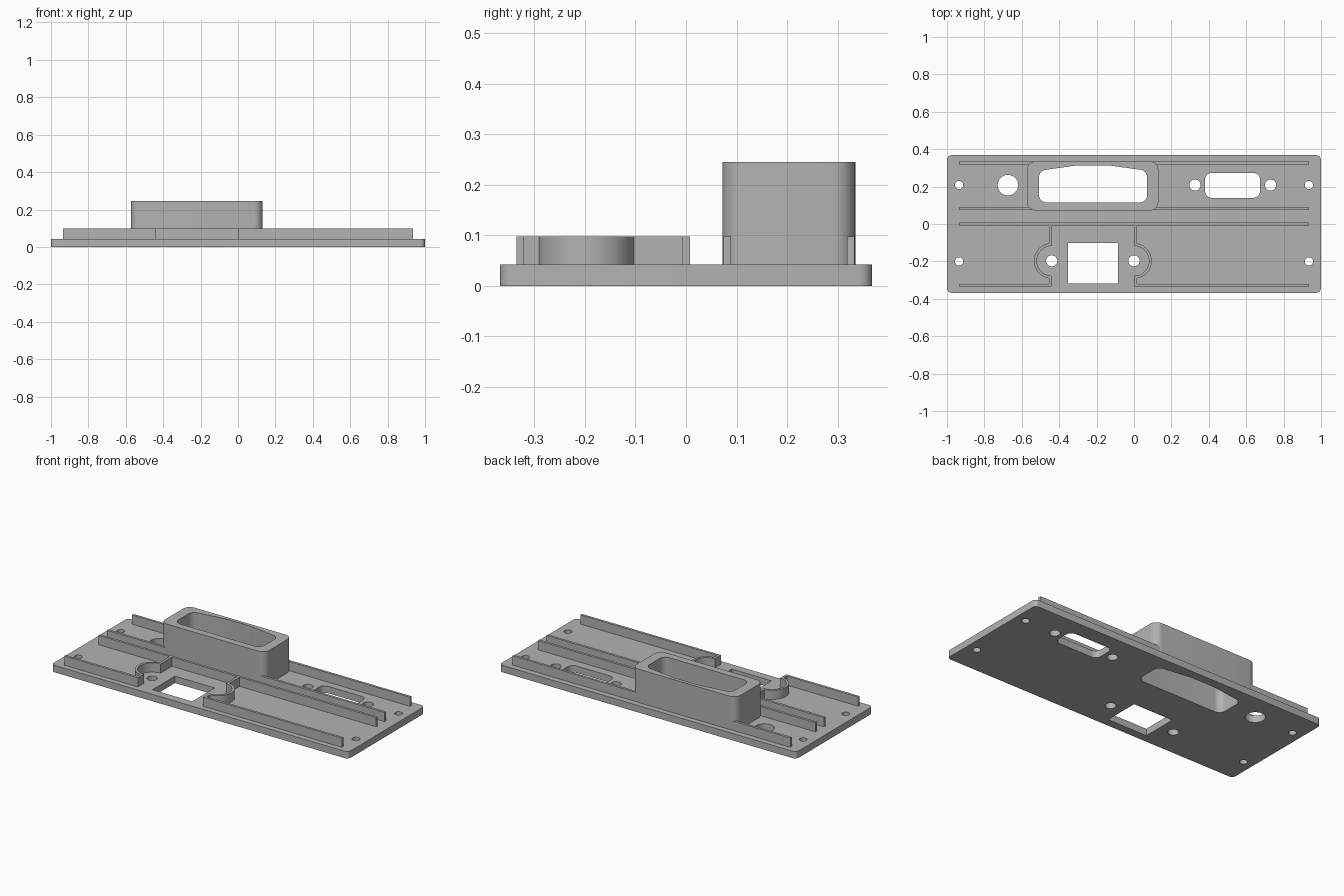
import bpy, bmesh
from math import sin, cos, pi, asin, radians
from mathutils import Vector

cube = bpy.data.objects.get("Cube")
if cube:
    bpy.data.objects.remove(cube, do_unlink=True)

grey = bpy.data.materials.new("plain grey")
grey.use_nodes = True
colour = (0.45, 0.45, 0.45, 1)
grey.diffuse_color = colour
grey.node_tree.nodes["Principled BSDF"].inputs["Base Color"].default_value = colour


def circle(x, y, r, n=32):
    return [(x + r * cos(2 * pi * i / n), y + r * sin(2 * pi * i / n)) for i in range(n)]


def rect(x0, x1, y0, y1):
    return [(x0, y0), (x1, y0), (x1, y1), (x0, y1)]


def fillet(points, r, n=8):
    """Round every corner of a counter-clockwise convex outline."""
    out = []
    for i, p in enumerate(points):
        p = Vector(p)
        a = (Vector(points[i - 1]) - p).normalized()
        b = (Vector(points[(i + 1) % len(points)]) - p).normalized()
        half = a.angle(b) / 2
        centre = p + (a + b).normalized() * (r / sin(half))
        start = p + a * (r / abs(sin(half) / cos(half))) - centre
        sweep = pi - 2 * half
        for k in range(n + 1):
            t = sweep * k / n
            out.append((centre.x + start.x * cos(t) - start.y * sin(t),
                        centre.y + start.x * sin(t) + start.y * cos(t)))
    return out


def extrude(name, outlines, z0, z1):
    """Solid from an outer outline and any hole outlines."""
    curve = bpy.data.curves.new(name, "CURVE")
    curve.dimensions = "2D"
    curve.fill_mode = "BOTH"
    curve.extrude = (z1 - z0) / 2
    for pts in outlines:
        spline = curve.splines.new("POLY")
        spline.points.add(len(pts) - 1)
        for sp, (x, y) in zip(spline.points, pts):
            sp.co = (x, y, 0, 1)
        spline.use_cyclic_u = True
    temp = bpy.data.objects.new(name + "_outline", curve)
    bpy.context.collection.objects.link(temp)
    bpy.context.view_layer.update()
    mesh = bpy.data.meshes.new_from_object(
        temp.evaluated_get(bpy.context.evaluated_depsgraph_get()))
    bpy.data.objects.remove(temp, do_unlink=True)

    bm = bmesh.new()
    bm.from_mesh(mesh)
    bmesh.ops.remove_doubles(bm, verts=bm.verts, dist=1e-5)
    bmesh.ops.recalc_face_normals(bm, faces=bm.faces)
    bmesh.ops.translate(bm, verts=bm.verts, vec=(0, 0, (z0 + z1) / 2))
    bm.to_mesh(mesh)
    bm.free()
    mesh.materials.clear()
    mesh.materials.append(grey)
    mesh.name = name
    obj = bpy.data.objects.new(name, mesh)
    bpy.context.collection.objects.link(obj)
    bpy.ops.object.select_all(action="DESELECT")
    obj.select_set(True)
    bpy.context.view_layer.objects.active = obj
    bpy.ops.object.shade_smooth_by_angle(angle=radians(30))
    return obj


BASE, RIB, TOP = 0.042, 0.098, 0.245
END = 0.935
BOSS_Y = -0.197

# Window with a bowed back edge, shared by plate and housing
window = fillet([(-0.508, 0.115), (0.07, 0.115), (0.07, 0.285),
                 (-0.14, 0.314), (-0.298, 0.314), (-0.508, 0.285)], 0.04)

# Base plate with its openings
holes = [window,
         fillet(rect(0.38, 0.674, 0.14, 0.273), 0.035),
         rect(-0.353, -0.086, -0.318, -0.102),
         circle(-0.674, 0.208, 0.055)]
for x in (-END, END):
    for y in (0.208, -0.2):
        holes.append(circle(x, y, 0.022))
for x, y in ((0.326, 0.208), (0.73, 0.208), (-0.44, BOSS_Y), (0, BOSS_Y)):
    holes.append(circle(x, y, 0.03))
extrude("base_plate", [fillet(rect(-1, 1, -0.368, 0.368), 0.025)] + holes, 0, BASE)

# Raised housing
extrude("housing", [fillet(rect(-0.572, 0.13, 0.072, 0.335), 0.045), window], BASE, TOP)

# Long ribs
for name, y in (("back_rib", 0.318), ("inner_rib", 0.074), ("middle_rib", -0.007)):
    extrude(name, [rect(-END, END, y, y + 0.015)], BASE, RIB)


# Front ribs, each with a wall that bows round a screw hole
def front_rib(name, cx, side):
    r_in, r_out, w, n = 0.08, 0.095, 0.015, 20
    skip = asin(w / r_out)
    arc = lambda r, a: (cx + side * r * sin(a), BOSS_Y + r * cos(a))
    wall, end = cx + side * w, side * END
    pts = [(cx, -0.007)]
    pts += [arc(r_in, pi * i / n) for i in range(n + 1)]
    pts += [(cx, -0.335), (end, -0.335), (end, -0.32), (wall, -0.32)]
    pts += [arc(r_out, pi - skip - (pi - 2 * skip) * i / n) for i in range(n + 1)]
    pts.append((wall, -0.007))
    extrude(name, [pts], BASE, RIB)


front_rib("right_front_rib", -0.44, -1)
front_rib("left_front_rib", 0, 1)
